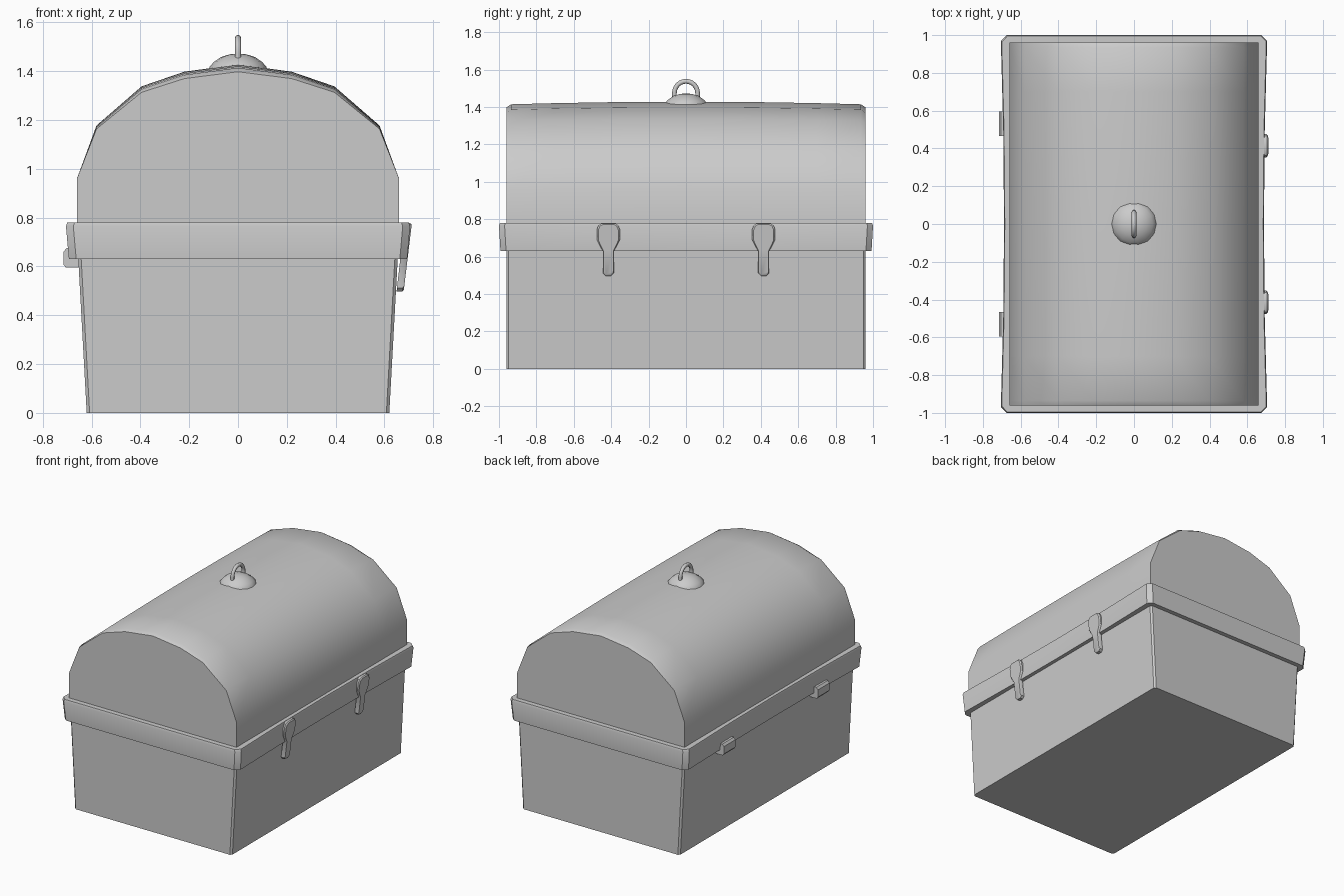
import bpy, bmesh, math

if "Cube" in bpy.data.objects:
    bpy.data.objects.remove(bpy.data.objects["Cube"])


def finish(bm, name, angle=35):
    bmesh.ops.recalc_face_normals(bm, faces=bm.faces)
    mesh = bpy.data.meshes.new(name)
    bm.to_mesh(mesh)
    bm.free()
    ob = bpy.data.objects.new(name, mesh)
    bpy.context.collection.objects.link(ob)
    bpy.ops.object.select_all(action='DESELECT')
    ob.select_set(True)
    bpy.context.view_layer.objects.active = ob
    bpy.ops.object.shade_smooth_by_angle(angle=math.radians(angle))
    return ob


def loft(name, rings, closed=True, caps=(False, False), angle=35):
    """Bridge successive point rings, optionally capping the ends."""
    bm = bmesh.new()
    loops = [[bm.verts.new(p) for p in ring] for ring in rings]
    n = len(rings[0])
    for a, b in zip(loops, loops[1:]):
        for i in range(n if closed else n - 1):
            j = (i + 1) % n
            bm.faces.new((a[i], a[j], b[j], b[i]))
    for use, loop in zip(caps, (loops[0], loops[-1])):
        if use:
            bm.faces.new(loop)
    return finish(bm, name, angle)


def outline(hx, mid, hy, c, z):
    """Chamfered rectangle whose long sides bow to half-width mid."""
    side = [(hx - c, -hy), (hx, -hy + c), ((hx + mid * 3) / 4, -hy / 2), (mid, 0),
            ((hx + mid * 3) / 4, hy / 2), (hx, hy - c), (hx - c, hy)]
    return [(x, y, z) for x, y in side] + [(-x, -y, z) for x, y in side]


# Tapered lower box
loft("lower_box", [outline(0.62, 0.62, 0.96, 0.012, 0),
                   outline(0.655, 0.655, 0.96, 0.012, 0.64)], caps=(True, False))

# Projecting rim around the seam, with ledges above and below
loft("rim_band", [outline(0.645, 0.645, 0.95, 0.02, 0.63),
                  outline(0.693, 0.68, 0.992, 0.03, 0.63),
                  outline(0.705, 0.688, 1.0, 0.03, 0.765),
                  outline(0.70, 0.684, 0.995, 0.03, 0.78),
                  outline(0.65, 0.65, 0.95, 0.02, 0.78)])

# Domed lid: arch sections that rise slightly toward the middle
arch = [(0.66, 0.77), (0.66, 0.96), (0.58, 1.17), (0.395, 1.325), (0.22, 1.383)]
arch = arch + [(0, 1.412)] + [(-x, z) for x, z in reversed(arch)]
sections = []
for y in (-0.96, -0.935, -0.7, -0.35, 0, 0.35, 0.7, 0.935, 0.96):
    rise = -0.014 if abs(y) > 0.95 else 0.016 * (1 - y * y)
    sections.append([(x, y, z + rise * max(0, (z - 0.96) / 0.45)) for x, z in arch])
loft("domed_lid", sections, caps=(True, True), angle=50)

# Latches on the right side, leaning inward toward the bottom
half = [(0.015, 0.497), (0.03, 0.512), (0.03, 0.63), (0.047, 0.66),
        (0.062, 0.69), (0.062, 0.745), (0.052, 0.768), (0.035, 0.778)]
shape = half + [(-y, z) for y, z in reversed(half)]
for side, y0 in (("front", -0.415), ("back", 0.415)):
    rings = []
    for depth, inset in ((-0.03, 1), (-0.007, 1), (0, 0.87)):
        rings.append([(0.68 + 0.032 * (z - 0.5) / 0.28 + depth, y0 + y * inset,
                       0.65 + (z - 0.65) * (1 + (inset - 1) * 0.4)) for y, z in shape])
    loft(side + "_latch", rings, caps=(True, True))

# Hinges on the left side
hinge = [(-0.645, 0.595), (-0.705, 0.595), (-0.715, 0.608),
         (-0.715, 0.66), (-0.703, 0.675), (-0.645, 0.675)]
for side, y0 in (("front", -0.53), ("back", 0.53)):
    loft(side + "_hinge", [[(x, y0 + d, z) for x, z in hinge] for d in (-0.065, 0.065)],
         caps=(True, True))

# Shallow dome on top of the lid
rings = []
for r, z in ((0.12, 1.405), (0.117, 1.417), (0.10, 1.437), (0.07, 1.458), (0.035, 1.469), (0.008, 1.472)):
    rings.append([(r * math.cos(i * math.tau / 14), r * math.sin(i * math.tau / 14), z)
                  for i in range(14)])
loft("handle_base", rings, caps=(False, True), angle=50)

# Arched loop handle
path = [(0.062, 1.45, 0)] + [(0.062 * math.cos(a), 1.475 + 0.062 * math.sin(a), a)
                             for a in (i * math.pi / 12 for i in range(13))] + [(-0.062, 1.45, math.pi)]
rings = []
for y, z, a in path:
    ring = []
    for k in range(8):
        t = k * math.tau / 8
        o = 0.0125 * math.cos(t)
        ring.append((0.0125 * math.sin(t), y + o * math.cos(a), z + o * math.sin(a)))
    rings.append(ring)
loft("loop_handle", rings, caps=(True, True), angle=60)
